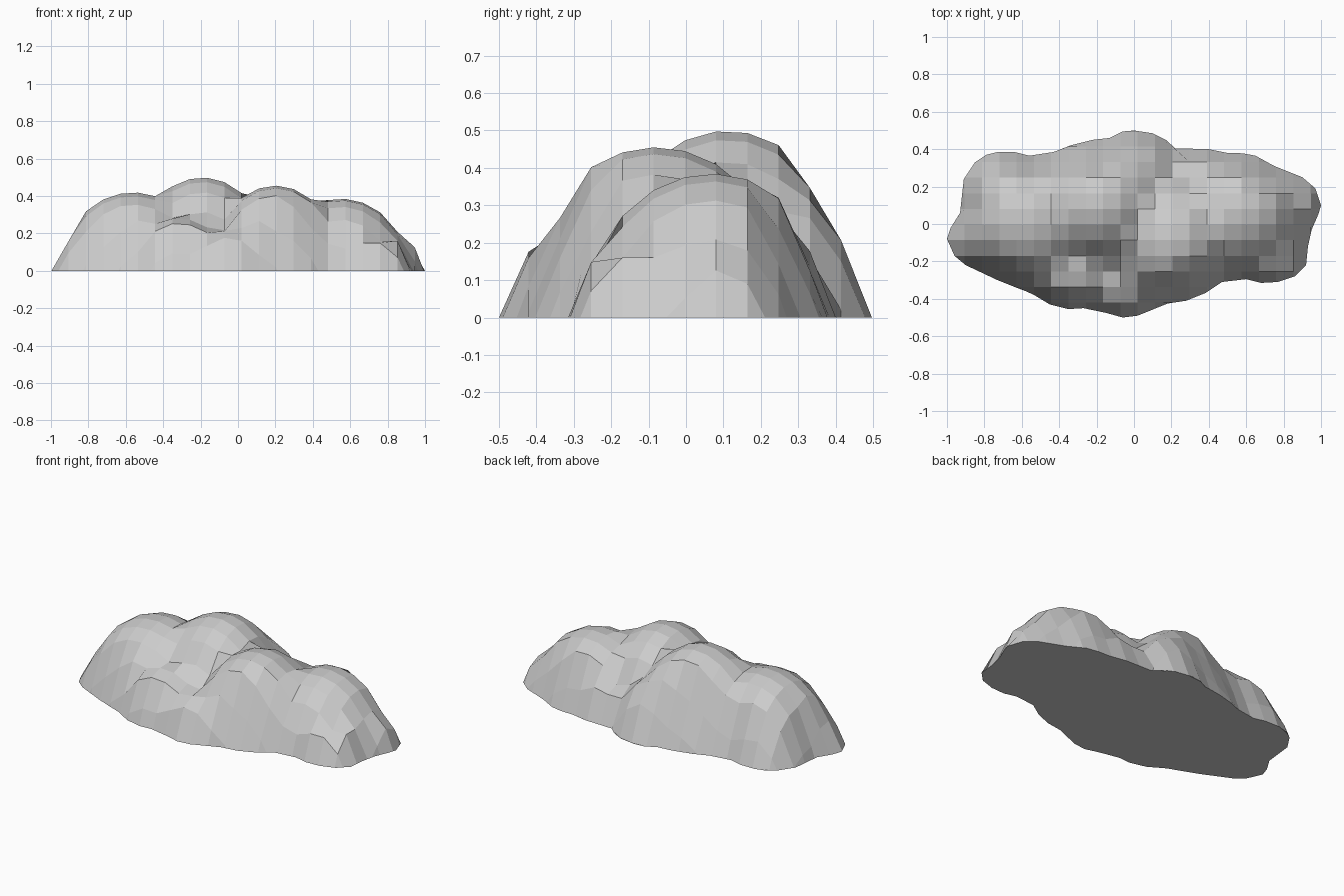
import bpy, bmesh, math
from mathutils import Vector
from mathutils.geometry import intersect_point_line

if "Cube" in bpy.data.objects:
    bpy.data.objects.remove(bpy.data.objects["Cube"])

# Footprint on the ground
OUTLINE = [(-1, -.08), (-.98, -.02), (-.93, .06), (-.91, .24), (-.85, .33), (-.79, .37), (-.73, .385),
           (-.64, .385), (-.56, .365), (-.43, .385), (-.34, .42), (-.22, .45), (-.13, .46),
           (-.06, .495), (0, .5), (.1, .485), (.17, .45), (.22, .405), (.4, .4), (.5, .38),
           (.58, .378), (.65, .365), (.75, .31), (.9, .25), (.97, .19), (1, .1), (.985, .05),
           (.95, -.03), (.93, -.12), (.92, -.22), (.86, -.28), (.77, -.31), (.68, -.315),
           (.6, -.295), (.47, -.31), (.38, -.37), (.28, -.41), (.18, -.425), (.02, -.49),
           (-.06, -.5), (-.15, -.475), (-.27, -.45), (-.35, -.455), (-.45, -.43), (-.55, -.37),
           (-.63, -.34), (-.73, -.3), (-.9, -.22), (-.96, -.17)]

# Domes: centre x, y, radius x, y, height
DOMES = [(-.19, .11, .38, .36, .50),     # tallest, middle back
         (.2, -.08, .35, .37, .455),     # middle front
         (.55, .07, .36, .34, .385),     # right
         (-.56, .03, .39, .37, .42),     # left
         (.0, .25, .22, .27, .33),       # back shoulder
         (-.32, -.2, .28, .3, .285),     # front ledge, upper
         (-.1, -.28, .22, .24, .22),     # front ledge, lower
         (.86, .1, .16, .16, .17)]       # right toe
SKIRT = .16                              # lowest level inside the rim


def edge_distance(p):
    best = 9
    for a, b in zip(OUTLINE, OUTLINE[1:] + OUTLINE[:1]):
        a, b = Vector((*a, 0)), Vector((*b, 0))
        t = min(1, max(0, intersect_point_line(p, a, b)[1]))
        best = min(best, (p - a.lerp(b, t)).length)
    return best


def height(p):
    h = SKIRT
    for x, y, rx, ry, top in DOMES:
        q = 1 - ((p.x - x) / rx) ** 2 - ((p.y - y) / ry) ** 2
        if q > 0:
            h = max(h, top * math.sqrt(q))
    d = edge_distance(p)
    return min(h, 2.35 * d + .015) if d > 1e-4 else 0


# Footprint face sliced into a square grid, then lifted to the dome heights
bm = bmesh.new()
bm.faces.new([bm.verts.new((x, y, 0)) for x, y in OUTLINE])


def slice_grid(axis, step, offset, count):
    for i in range(-count, count + 1):
        co, no = Vector(), Vector()
        co[axis], no[axis] = offset + i * step, 1
        bmesh.ops.bisect_plane(bm, geom=bm.verts[:] + bm.edges[:] + bm.faces[:],
                               dist=1e-5, plane_co=co, plane_no=no)


slice_grid(0, .0925, .02, 11)
slice_grid(1, .0835, -.003, 6)
rim = [e for e in bm.edges if e.is_boundary]
rim_verts = {v for e in rim for v in e.verts}
for v in bm.verts:
    if v not in rim_verts:
        v.co.z = height(v.co)

# Flat underside
bmesh.ops.contextual_create(bm, geom=rim)
bmesh.ops.recalc_face_normals(bm, faces=bm.faces[:])

mesh = bpy.data.meshes.new("rock_mound")
bm.to_mesh(mesh)
bm.free()
bpy.context.collection.objects.link(bpy.data.objects.new("rock_mound", mesh))
